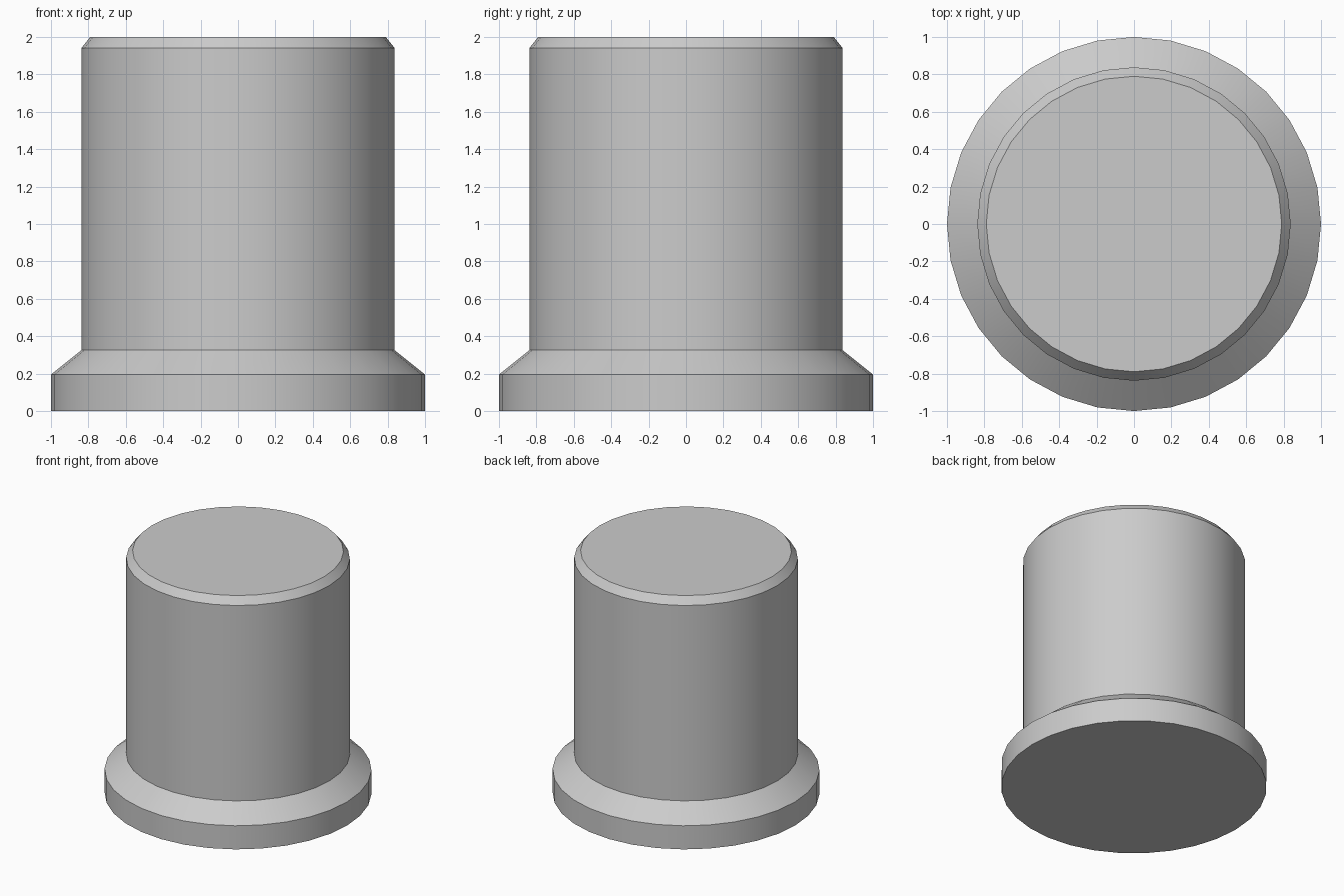
import bpy, bmesh
from math import cos, sin, pi, radians

if "Cube" in bpy.data.objects:
    bpy.data.objects.remove(bpy.data.objects["Cube"])

SIDES = 32
# (radius, height) outline from the foot up to the chamfered top
PROFILE = [(1.0, 0.0), (1.0, 0.195), (0.838, 0.325), (0.838, 1.94), (0.79, 2.0)]


def lathe(name, profile, sides):
    bm = bmesh.new()
    rings = [[bm.verts.new((r * cos(2 * pi * i / sides), r * sin(2 * pi * i / sides), z))
              for i in range(sides)] for r, z in profile]
    for low, high in zip(rings, rings[1:]):
        for i in range(sides):
            j = (i + 1) % sides
            bm.faces.new((low[i], low[j], high[j], high[i]))
    # Flat end caps
    bm.faces.new(rings[0][::-1])
    bm.faces.new(rings[-1])
    mesh = bpy.data.meshes.new(name)
    bm.to_mesh(mesh)
    bm.free()
    obj = bpy.data.objects.new(name, mesh)
    bpy.context.collection.objects.link(obj)
    return obj


# Flanged round peg, smooth around its sides with crisp rims
peg = lathe("flanged_peg", PROFILE, SIDES)
bpy.context.view_layer.objects.active = peg
peg.select_set(True)
bpy.ops.object.shade_smooth_by_angle(angle=radians(30))
